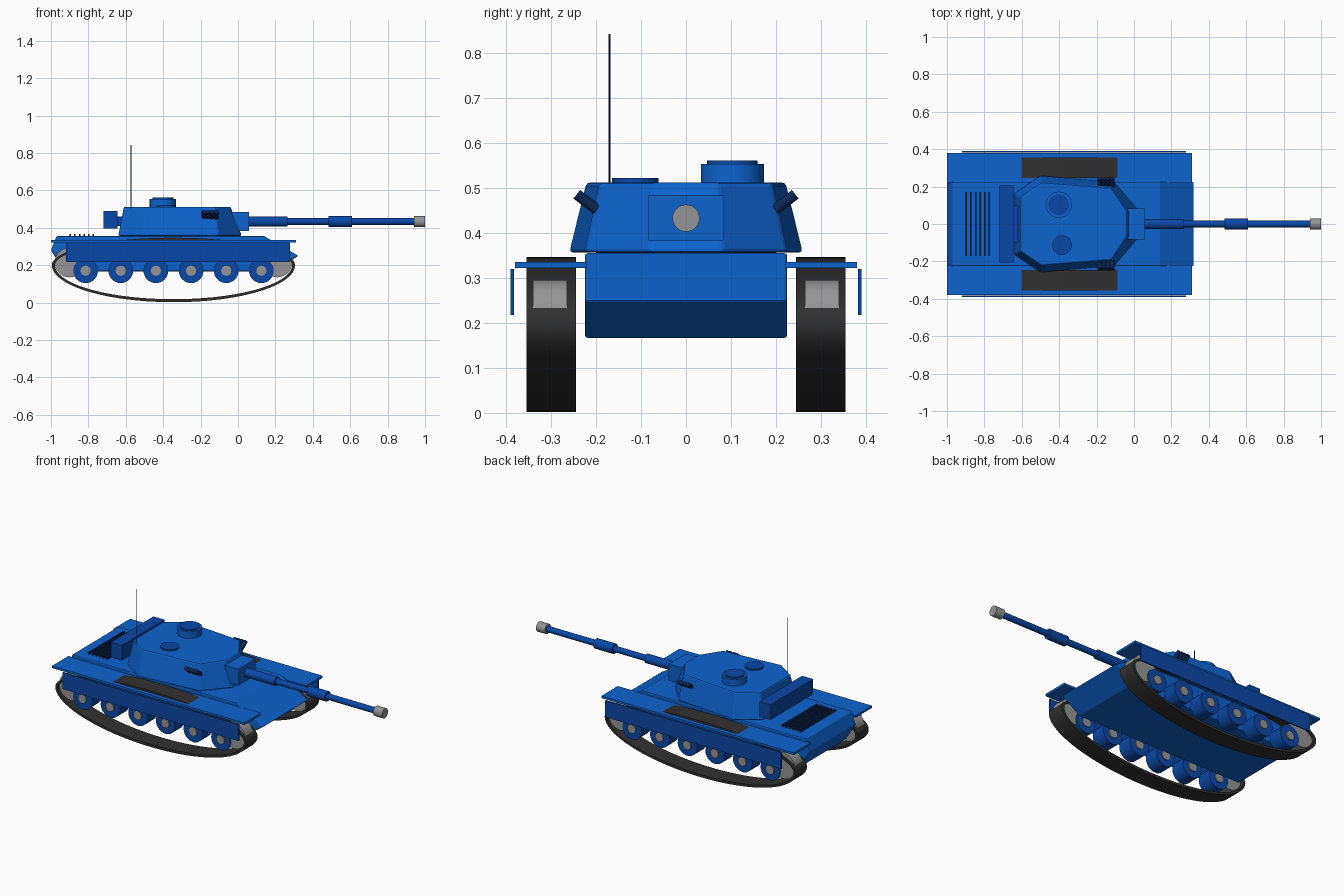
import bpy, bmesh, math
from mathutils import Vector

if "Cube" in bpy.data.objects:
    bpy.data.objects.remove(bpy.data.objects["Cube"])


def material(name, color):
    m = bpy.data.materials.new(name)
    m.diffuse_color = (*color, 1)
    m.use_nodes = True
    m.node_tree.nodes["Principled BSDF"].inputs["Base Color"].default_value = m.diffuse_color
    return m


BLUE = material("blue", (0.004, 0.125, 0.62))
DARK_BLUE = material("dark blue", (0.003, 0.065, 0.38))
NAVY = material("navy", (0.003, 0.02, 0.09))
GREY = material("grey", (0.30, 0.30, 0.30))
RUBBER = material("rubber", (0.03, 0.03, 0.03))


def finish(name, bm, mat, bevel=0, smooth=False):
    bmesh.ops.recalc_face_normals(bm, faces=bm.faces)
    me = bpy.data.meshes.new(name)
    bm.to_mesh(me)
    bm.free()
    ob = bpy.data.objects.new(name, me)
    bpy.context.collection.objects.link(ob)
    me.materials.append(mat)
    if bevel:
        mod = ob.modifiers.new("bevel", "BEVEL")
        mod.width = bevel
        mod.segments = 2
        mod.limit_method = "ANGLE"
    if smooth:
        bpy.ops.object.select_all(action="DESELECT")
        ob.select_set(True)
        bpy.context.view_layer.objects.active = ob
        bpy.ops.object.shade_smooth_by_angle(angle=math.radians(35))
    return ob


def loft(name, lower, upper, mat, bevel=0):
    """Solid between two matching closed outlines."""
    bm = bmesh.new()
    a = [bm.verts.new(p) for p in lower]
    b = [bm.verts.new(p) for p in upper]
    n = len(a)
    bm.faces.new(a)
    bm.faces.new(b)
    for i in range(n):
        j = (i + 1) % n
        bm.faces.new((a[i], a[j], b[j], b[i]))
    return finish(name, bm, mat, bevel)


def box(name, lo, hi, mat, bevel=0):
    (x0, y0, z0), (x1, y1, z1) = lo, hi
    ring = [(x0, y0), (x1, y0), (x1, y1), (x0, y1)]
    return loft(name, [(x, y, z0) for x, y in ring],
                [(x, y, z1) for x, y in ring], mat, bevel)


def rod(name, start, end, r, mat, sides=32):
    start, end = Vector(start), Vector(end)
    bm = bmesh.new()
    bmesh.ops.create_cone(bm, cap_ends=True, segments=sides, radius1=r,
                          radius2=r, depth=(end - start).length)
    turn = (end - start).to_track_quat("Z", "Y").to_matrix().to_4x4()
    bm.transform(turn)
    bmesh.ops.translate(bm, verts=bm.verts, vec=(start + end) / 2)
    return finish(name, bm, mat, 0, True)


def track(name, y0, y1):
    """Closed oval belt, deeper below the axle line than above it."""
    bm = bmesh.new()
    rings = []
    n = 96
    for i in range(n):
        t = 2 * math.pi * i / n
        c, s = math.cos(t), math.sin(t)
        ring = []
        for inset, y in ((0, y0), (0, y1), (0.016, y1), (0.016, y0)):
            rise = (0.147 if s > 0 else 0.198) - inset
            ring.append(bm.verts.new((-0.345 + (0.65 - inset) * c, y, 0.2 + rise * s)))
        rings.append(ring)
    for i in range(n):
        a, b = rings[i], rings[(i + 1) % n]
        for k in range(4):
            m = (k + 1) % 4
            bm.faces.new((a[k], a[m], b[m], b[k]))
    return finish(name, bm, RUBBER, 0, True)


# Hull extruded from its side profile
side = [(-0.97, 0.355), (-1.0, 0.28), (-0.93, 0.167), (0.2, 0.167),
        (0.322, 0.25), (0.14, 0.355)]
loft("hull", [(x, -0.225, z) for x, z in side],
     [(x, 0.225, z) for x, z in side], BLUE, 0.006)

# Engine deck grille
for i in range(6):
    x = -0.896 + i * 0.0245
    box("grille_slat", (x - 0.004, -0.17, 0.35), (x + 0.004, 0.17, 0.367), NAVY)

# Running gear, fenders and skirts on both sides
for s in (-1, 1):
    def span(a, b):
        return sorted((s * a, s * b))
    a, b = span(0.245, 0.355)
    track("track", a, b)
    a, b = span(0.22, 0.38)
    box("fender", (-1.0, a, 0.322), (0.31, b, 0.335), BLUE)
    a, b = span(0.382, 0.39)
    box("side_skirt", (-0.92, a, 0.218), (0.277, b, 0.32), DARK_BLUE)
    for x in (-0.9, 0.21):
        rod("sprocket", (x, s * 0.265, 0.215), (x, s * 0.34, 0.215), 0.08, GREY)
    for i in range(6):
        x = -0.815 + i * 0.188
        rod("road_wheel", (x, s * 0.255, 0.17), (x, s * 0.345, 0.17), 0.066, DARK_BLUE)
        rod("wheel_hub", (x, s * 0.25, 0.17), (x, s * 0.352, 0.17), 0.027, GREY)
    # Smoke launchers on the turret cheeks
    for i in range(4):
        x = -0.183 + i * 0.022
        rod("smoke_launcher", (x, s * 0.198, 0.452), (x, s * 0.243, 0.486),
            0.012, NAVY, 16)

# Turret: tapered faceted block on a ring
rod("turret_ring", (-0.36, 0, 0.345), (-0.36, 0, 0.365), 0.2, NAVY, 48)
base = [(-0.64, 0.165), (-0.5, 0.26), (-0.105, 0.225), (0.02, 0.08)]
roof = [(-0.61, 0.145), (-0.495, 0.222), (-0.12, 0.192), (-0.04, 0.07)]


def mirrored(half, z):
    return [(x, y, z) for x, y in half] + [(x, -y, z) for x, y in reversed(half)]


loft("turret", mirrored(base, 0.357), mirrored(roof, 0.512), BLUE, 0.008)
box("stowage_box", (-0.72, -0.207, 0.397), (-0.645, 0.207, 0.49), DARK_BLUE)
box("stowage_bracket", (-0.66, -0.1, 0.41), (-0.61, 0.1, 0.46), DARK_BLUE)

# Cupola, hatch and aerial
rod("cupola", (-0.402, 0.103, 0.505), (-0.402, 0.103, 0.553), 0.07, BLUE)
rod("cupola_lid", (-0.402, 0.103, 0.55), (-0.402, 0.103, 0.561), 0.056, DARK_BLUE)
rod("roof_hatch", (-0.385, -0.113, 0.505), (-0.385, -0.113, 0.522), 0.052, DARK_BLUE)
rod("aerial", (-0.573, -0.17, 0.5), (-0.573, -0.17, 0.842), 0.0025, NAVY, 8)

# Gun
box("mantlet", (-0.06, -0.083, 0.383), (0.06, 0.083, 0.485), BLUE)
for name, x0, x1, r, mat in (("gun_sleeve", 0.05, 0.265, 0.027, DARK_BLUE),
                             ("gun_barrel", 0.2, 0.96, 0.018, DARK_BLUE),
                             ("fume_extractor", 0.485, 0.61, 0.03, DARK_BLUE),
                             ("muzzle", 0.94, 1.0, 0.03, GREY)):
    rod(name, (x0, 0, 0.433), (x1, 0, 0.433), r, mat)
